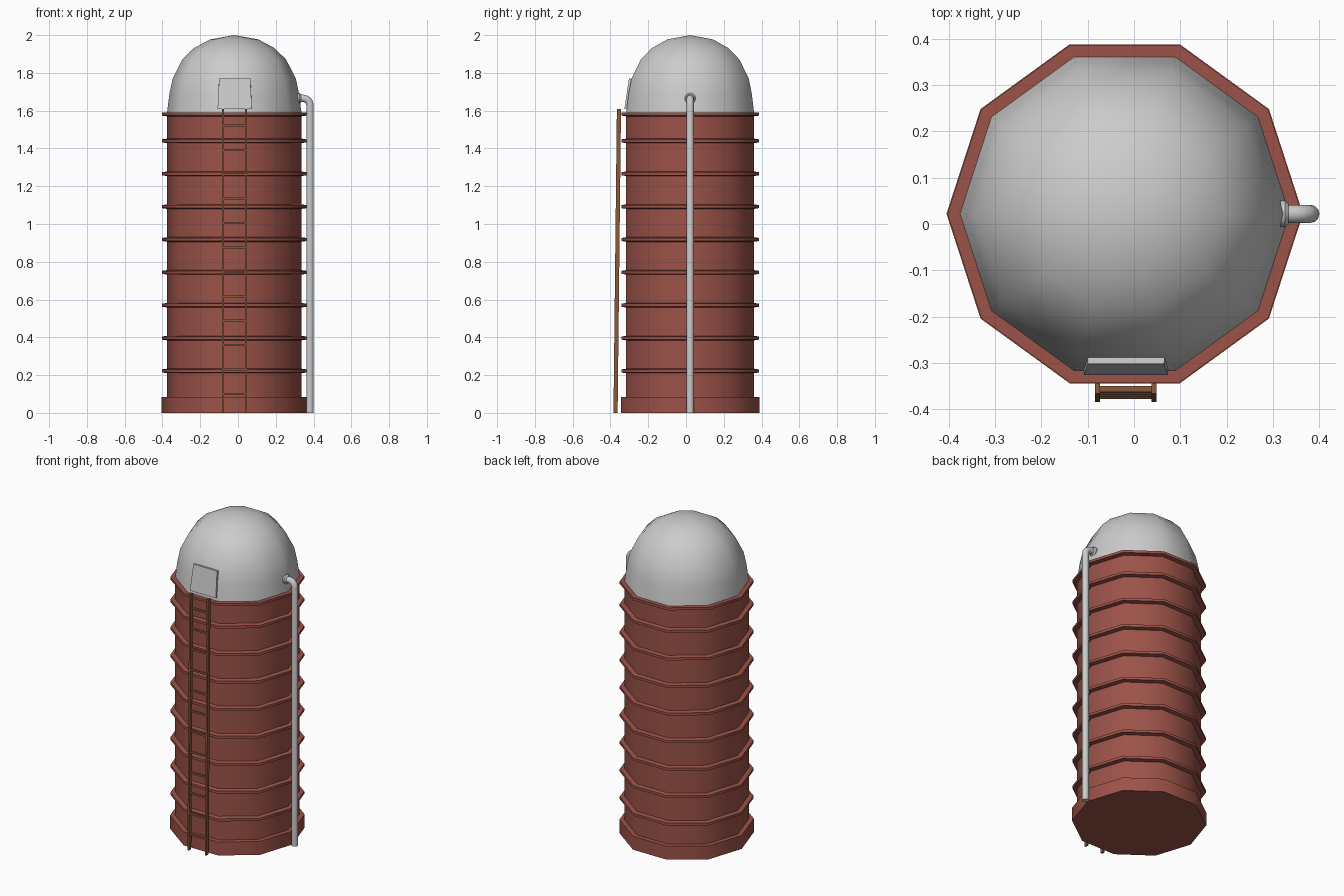
import bpy, bmesh, math
from mathutils import Vector

if "Cube" in bpy.data.objects:
    bpy.data.objects.remove(bpy.data.objects["Cube"])

CX, CY = -0.02, 0.022   # silo axis


def material(name, rgb):
    m = bpy.data.materials.new(name)
    m.diffuse_color = (*rgb, 1)
    m.use_nodes = True
    m.node_tree.nodes["Principled BSDF"].inputs["Base Color"].default_value = m.diffuse_color
    return m


def finish(bm, name, mat=None, angle=None):
    bmesh.ops.recalc_face_normals(bm, faces=bm.faces)
    me = bpy.data.meshes.new(name)
    bm.to_mesh(me)
    bm.free()
    ob = bpy.data.objects.new(name, me)
    bpy.context.collection.objects.link(ob)
    if mat:
        me.materials.append(mat)
    if angle:
        bpy.ops.object.select_all(action='DESELECT')
        ob.select_set(True)
        bpy.context.view_layer.objects.active = ob
        bpy.ops.object.shade_smooth_by_angle(angle=math.radians(angle))
    return ob


def lathe(name, profile, mat=None, sides=10):
    bm = bmesh.new()
    rings = []
    for r, z in profile:
        n = sides if r > 0 else 1
        rings.append([bm.verts.new((CX + r * math.cos(math.tau * i / sides),
                                    CY + r * math.sin(math.tau * i / sides), z)) for i in range(n)])
    for a, b in zip(rings, rings[1:]):
        for i in range(sides):
            j = (i + 1) % sides
            quad = [a[i % len(a)], a[j % len(a)], b[j % len(b)], b[i % len(b)]]
            bm.faces.new(list(dict.fromkeys(quad)))
    return finish(bm, name, mat, 45)


def add_bar(bm, p, q, w, d):
    # rectangular bar between two points, w wide in x or z, d deep in y
    p, q = Vector(p), Vector(q)
    side = Vector((0, 0, 1)) if abs((q - p).x) > abs((q - p).z) else Vector((1, 0, 0))
    s, t = side * w / 2, Vector((0, d / 2, 0))
    ends = [[bm.verts.new(c + o) for o in (s + t, s - t, -s - t, -s + t)] for c in (p, q)]
    for e in ends:
        bm.faces.new(e)
    for i in range(4):
        j = (i + 1) % 4
        bm.faces.new((ends[0][i], ends[0][j], ends[1][j], ends[1][i]))


red = material("red_brick", (0.33, 0.085, 0.065))
rust = material("rust", (0.26, 0.10, 0.045))

# silo wall: plinth, hoops and top rim in one profile
R, RO = 0.356, 0.383
profile = [(0, 0), (0.385, 0), (0.385, 0.085), (R, 0.085)]
for i in range(8):
    z = 0.222 + 0.174 * i
    profile += [(R, z - 0.012), (RO, z - 0.008), (RO, z + 0.008), (R, z + 0.012)]
profile += [(R, 1.57), (RO, 1.574), (RO, 1.59), (0.35, 1.59)]
lathe("silo_wall", profile, red)

# dome roof
lathe("dome_roof", [(0.356, 1.588), (0.343, 1.69), (0.326, 1.77), (0.275, 1.87),
                    (0.215, 1.93), (0.128, 1.977), (0, 2.0)])

# ladder, leaning slightly inwards
bm = bmesh.new()
ladder_y = lambda z: -0.373 + 0.018 * z / 1.61
for x in (-0.079, 0.043):
    add_bar(bm, (x, ladder_y(0), 0), (x, ladder_y(1.61), 1.61), 0.011, 0.022)
for i in range(12):
    z = 0.1 + 0.1292 * i
    add_bar(bm, (-0.079, ladder_y(z), z), (0.043, ladder_y(z), z), 0.011, 0.013)
finish(bm, "ladder", rust)

# roof hatch with a bevelled rim
bm = bmesh.new()
front = [bm.verts.new(v) for v in ((-0.108, -0.326, 1.61), (0.073, -0.326, 1.61),
                                   (0.065, -0.302, 1.77), (-0.100, -0.302, 1.77))]
back = [bm.verts.new(v) for v in ((-0.108, -0.29, 1.605), (0.073, -0.29, 1.605),
                                  (0.068, -0.26, 1.765), (-0.103, -0.26, 1.765))]
face = bm.faces.new(front)
bm.faces.new(back[::-1])
for i in range(4):
    j = (i + 1) % 4
    bm.faces.new((front[i], back[i], back[j], front[j]))
bmesh.ops.inset_region(bm, faces=[face], thickness=0.006, depth=0)
finish(bm, "roof_hatch")

# filler pipe with elbow, swept round section
PX, ZB, B, PR = 0.381, 1.665, 0.035, 0.0195
path = [(PX, 0, 0)]
for k in range(5):
    a = math.pi / 2 * k / 4
    path.append((PX - B + B * math.cos(a), ZB - B + B * math.sin(a), a))
path.append((0.31, ZB, math.pi / 2))


def sweep(name, sections, sides=12):
    bm = bmesh.new()
    rings = []
    for x, z, a, r in sections:
        rings.append([bm.verts.new((x + r * math.cos(t) * math.cos(a), CY + r * math.sin(t),
                                    z + r * math.cos(t) * math.sin(a)))
                      for t in (math.tau * i / sides for i in range(sides))])
    for p, q in zip(rings, rings[1:]):
        for i in range(sides):
            j = (i + 1) % sides
            bm.faces.new((p[i], p[j], q[j], q[i]))
    bm.faces.new(rings[0])
    bm.faces.new(rings[-1])
    finish(bm, name, None, 40)


sweep("filler_pipe", [(x, z, a, PR) for x, z, a in path])
# collar where the pipe enters the roof
sweep("pipe_collar", [(0.334, ZB, math.pi / 2, 0.022), (0.326, ZB, math.pi / 2, 0.029),
                      (0.315, ZB, math.pi / 2, 0.029)])
